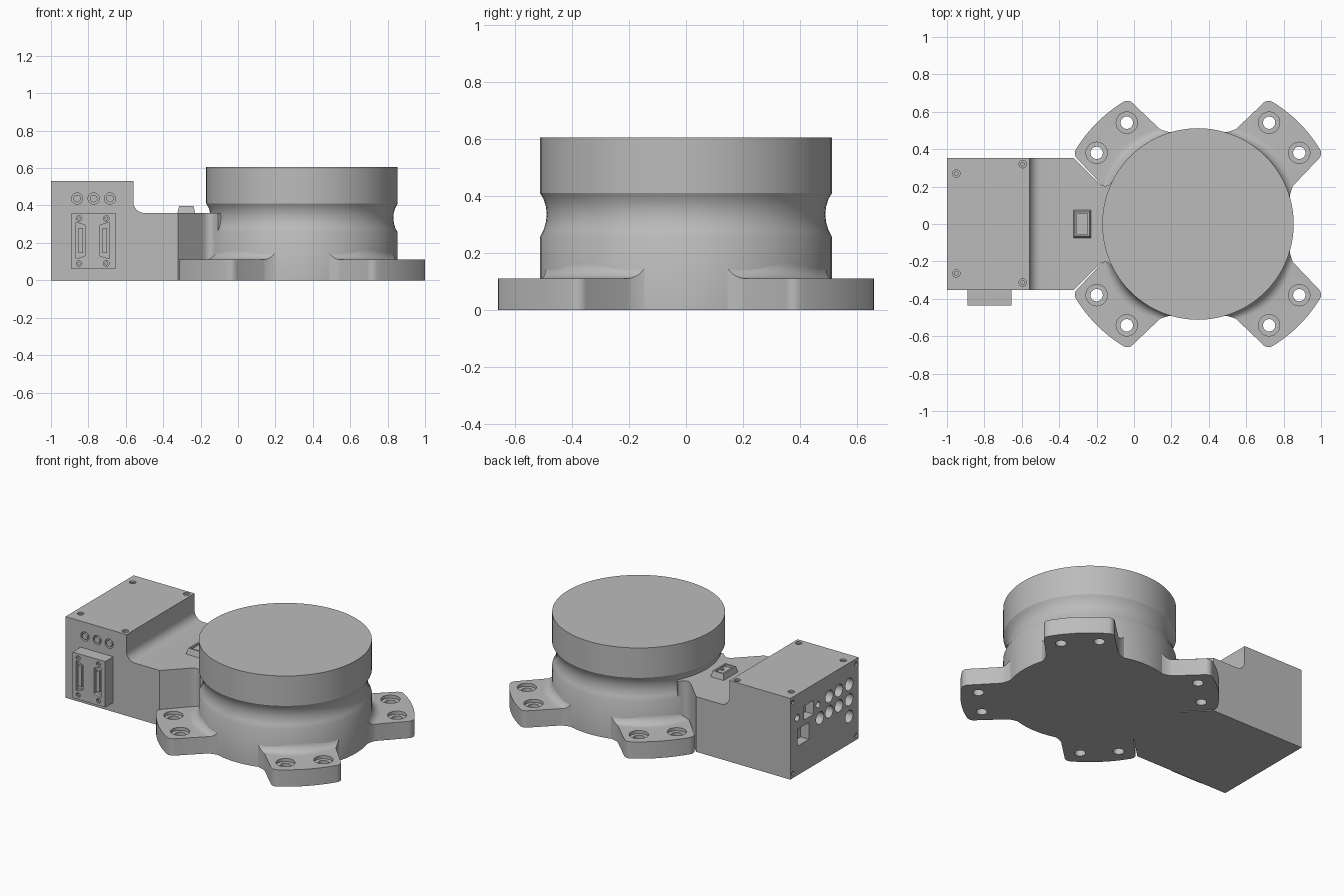
import bpy, bmesh, math
from mathutils import Vector, Matrix

if "Cube" in bpy.data.objects:
    bpy.data.objects.remove(bpy.data.objects["Cube"])

grey = bpy.data.materials.new("machined grey")
grey.use_nodes = True
grey.diffuse_color = (0.5, 0.5, 0.5, 1)
grey.node_tree.nodes["Principled BSDF"].inputs["Base Color"].default_value = (0.5, 0.5, 0.5, 1)

AXIS = Vector((0.342, 0, 0))   # centre of the round body
R = 0.512                      # radius of the round body


def finish(name, bm, cutter=None):
    """Turn a bmesh into an object, cut it and shade it."""
    bmesh.ops.remove_doubles(bm, verts=bm.verts, dist=1e-5)
    bmesh.ops.recalc_face_normals(bm, faces=bm.faces)
    mesh = bpy.data.meshes.new(name)
    bm.to_mesh(mesh)
    bm.free()
    mesh.materials.append(grey)
    ob = bpy.data.objects.new(name, mesh)
    bpy.context.collection.objects.link(ob)
    bpy.ops.object.select_all(action='DESELECT')
    ob.select_set(True)
    bpy.context.view_layer.objects.active = ob
    if cutter:
        mod = ob.modifiers.new("holes", 'BOOLEAN')
        mod.operation, mod.solver, mod.object = 'DIFFERENCE', 'EXACT', cutter
        bpy.ops.object.modifier_apply(modifier=mod.name)
        bpy.data.objects.remove(cutter)
    bpy.ops.object.shade_smooth_by_angle(angle=math.radians(30))
    return ob


def make_cutter(bm):
    ob = finish("hole_cutter", bm)
    ob.hide_render = True
    return ob


def lathe(bm, profile, pos=(0, 0, 0), normal=(0, 0, 1), steps=24, closed=False):
    """Revolve (radius, height) points about an axis through pos."""
    m = Matrix.Translation(pos) @ Vector(normal).to_track_quat('Z', 'Y').to_matrix().to_4x4()
    vs = [bm.verts.new(m @ Vector((r, 0, z))) for r, z in profile]
    pairs = list(zip(vs, vs[1:])) + ([(vs[-1], vs[0])] if closed else [])
    es = [bm.edges.new(p) for p in pairs]
    bmesh.ops.spin(bm, geom=vs + es, cent=pos, axis=normal, angle=math.tau,
                   steps=steps, use_merge=True)
    bmesh.ops.remove_doubles(bm, verts=bm.verts, dist=1e-5)


def box(bm, lo, hi, taper=0):
    lo, hi = Vector(lo), Vector(hi)
    res = bmesh.ops.create_cube(bm, size=1)
    for v in res["verts"]:
        top = v.co.z > 0
        v.co = (lo + hi) / 2 + Vector(a * b for a, b in zip(v.co, hi - lo))
        if top and taper:
            c = (lo + hi) / 2
            v.co.x -= math.copysign(taper, v.co.x - c.x)
            v.co.y -= math.copysign(taper, v.co.y - c.y)


def prism(bm, pts, vec):
    """Extrude a polygon along a vector."""
    f = bm.faces.new([bm.verts.new(p) for p in pts])
    res = bmesh.ops.extrude_face_region(bm, geom=[f], use_keep_orig=True)
    bmesh.ops.translate(bm, vec=vec, verts=[g for g in res["geom"] if isinstance(g, bmesh.types.BMVert)])


def hole(bm, pos, normal, r, depth):
    lathe(bm, [(0, -depth), (r, -depth), (r, .01), (0, .01)], pos, normal)


def screw(bm, pos, normal, r=.02):
    lathe(bm, [(0, -.025), (r * .5, -.025), (r * .5, -.01), (r, -.01), (r, .01), (0, .01)],
          pos, normal, 16)


# round body with waist groove
bm = bmesh.new()
lathe(bm, [(0, 0), (R, 0), (R, .255), (.499, .28), (.491, .308), (.488, .335), (.491, .362),
           (.499, .388), (R, .41), (R, .605), (0, .605)], AXIS, steps=96)
finish("round_body", bm)

# four mounting feet with filleted roots
HALF, CORNER, FIL, TOP = .21, .03, .06, .11
edge = [HALF - CORNER + CORNER * math.sin(math.pi / 2 * i / 5) for i in range(1, 6)]
ts = [-t for t in reversed(edge)] + [(HALF - CORNER) * i / 8 for i in range(-8, 9)] + edge


def foot_column(t):
    start = math.sqrt(R * R - (1.2 * t) ** 2)
    over = max(0, abs(t) - HALF + CORNER)
    outer = math.sqrt(.765 ** 2 - t * t) - CORNER + math.sqrt(max(0, CORNER ** 2 - over ** 2))
    pts = [(.3, TOP + FIL)]
    for i in range(9):
        a = math.pi / 2 * i / 8
        pts.append((start + FIL - FIL * math.cos(a), TOP + FIL - FIL * math.sin(a)))
    pts.append((outer, TOP))
    flare = [1 + .2 * min(1, max(0, (.54 - s) / .1)) ** 2 for s, z in pts]
    return ([(s, t * f, z) for (s, z), f in zip(pts, flare)]
            + [(s, t * f, 0) for (s, z), f in reversed(list(zip(pts, flare)))])


bm = bmesh.new()
cut = bmesh.new()
for k in range(4):
    m = Matrix.Translation(AXIS) @ Matrix.Rotation(math.radians(45 + 90 * k), 4, 'Z')
    cols = [[bm.verts.new(m @ Vector(p)) for p in foot_column(t)] for t in ts]
    n = len(cols[0])
    for a, b in zip(cols, cols[1:]):
        for i in range(n):
            j = (i + 1) % n
            bm.faces.new((a[i], a[j], b[j], b[i]))
    for c in (cols[0], cols[-1]):
        for i in range(n // 2 - 1):
            bm.faces.new((c[i], c[i + 1], c[n - 2 - i], c[n - 1 - i]))
    for side in (-1, 1):
        p = m @ Vector((.652, side * .114, TOP))
        lathe(cut, [(0, -.2), (.033, -.2), (.033, -.02), (.057, -.02), (.057, .02), (0, .02)], p, steps=32)
finish("mounting_feet", bm, make_cutter(cut))

# connection housing: tall box, filleted step, low deck with angled corners
W = .352
prof = [(-1, 0), (-1, .53), (-.56, .53)]
prof += [(-.5 - .06 * math.cos(a), .42 - .06 * math.sin(a))
         for a in (math.pi / 2 * i / 8 for i in range(9))]
prof += [(0, .36), (0, 0)]
bm = bmesh.new()
prism(bm, [(x, -W, z) for x, z in prof], (0, 2 * W, 0))
for s in (-1, 1):
    geom = bm.verts[:] + bm.edges[:] + bm.faces[:]
    res = bmesh.ops.bisect_plane(bm, geom=geom, plane_co=(-.32, s * W, 0),
                                 plane_no=(1, s, 0), clear_outer=True)
    bmesh.ops.holes_fill(bm, edges=[e for e in bm.edges if e.is_boundary])

cut = bmesh.new()
# lid and rear panel screws
for x, y in ((-.95, .27), (-.95, -.265), (-.595, .32), (-.595, -.313)):
    screw(cut, (x, y, .53), (0, 0, 1))
for y in (-.325, .325):
    for z in (.03, .495):
        screw(cut, (-1, y, z), (-1, 0, 0), .014)
# three round ports on the front
for x in (-.86, -.772, -.685):
    lathe(cut, [(.02, -.02), (.03, -.02), (.03, .01), (.02, .01)], (x, -W, .437), (0, -1, 0), closed=True)
# rear panel sockets
for y in (-.05, -.15, -.255):
    for z in (.39, .29):
        hole(cut, (-1, y, z), (-1, 0, 0), .04, .05)
hole(cut, (-1, .046, .285), (-1, 0, 0), .04, .05)
hole(cut, (-1, -.255, .18), (-1, 0, 0), .04, .05)
hole(cut, (-1, .065, .38), (-1, 0, 0), .02, .03)
hole(cut, (-1, .28, .376), (-1, 0, 0), .022, .03)
box(cut, (-1.01, .11, .335), (-.94, .21, .425))
box(cut, (-1.01, .16, .19), (-.94, .28, .3))
finish("connection_housing", bm, make_cutter(cut))

# curved blends between deck corners and round body
for s, side in ((1, "back"), (-1, "front")):
    a, b, c = Vector((-.19, .222)), Vector((-.147, .178)), Vector((-.108, .238))
    curve = [a * (1 - t) ** 2 + b * 2 * t * (1 - t) + c * t * t for t in (i / 8 for i in range(9))]
    bm = bmesh.new()
    prism(bm, [(p.x, s * p.y, 0) for p in curve + [Vector((-.06, .2)), Vector((-.12, .14))]], (0, 0, .36))
    finish(side + "_neck_blend", bm)

# front connector block with two slots and their screws
bm = bmesh.new()
box(bm, (-.89, -.435, .06), (-.655, -.34, .36))
cut = bmesh.new()
for x, s in ((-.842, 1), (-.712, -1)):
    slot = [(-.025, .115), (-.025, .31), (.025, .295), (.025, .13)]
    prism(cut, [(x + s * u, -.45, z) for u, z in slot], (0, .035, 0))
    for z in (.09, .33):
        screw(cut, (x - s * .008, -.435, z), (0, -1, 0), .015)
finish("connector_block", bm, make_cutter(cut))
bm = bmesh.new()
for x in (-.842, -.712):
    box(bm, (x - .012, -.43, .145), (x + .012, -.41, .28))
finish("connector_tongues", bm)

# small switch on the deck
bm = bmesh.new()
box(bm, (-.325, -.075, .355), (-.228, .075, .398), .01)
cut = bmesh.new()
box(cut, (-.305, -.055, .385), (-.248, .055, .42))
finish("deck_switch", bm, make_cutter(cut))
bm = bmesh.new()
lathe(bm, [(0, .38), (.01, .38), (.01, .393), (0, .393)], (-.262, 0, 0), steps=16)
finish("switch_pin", bm)
